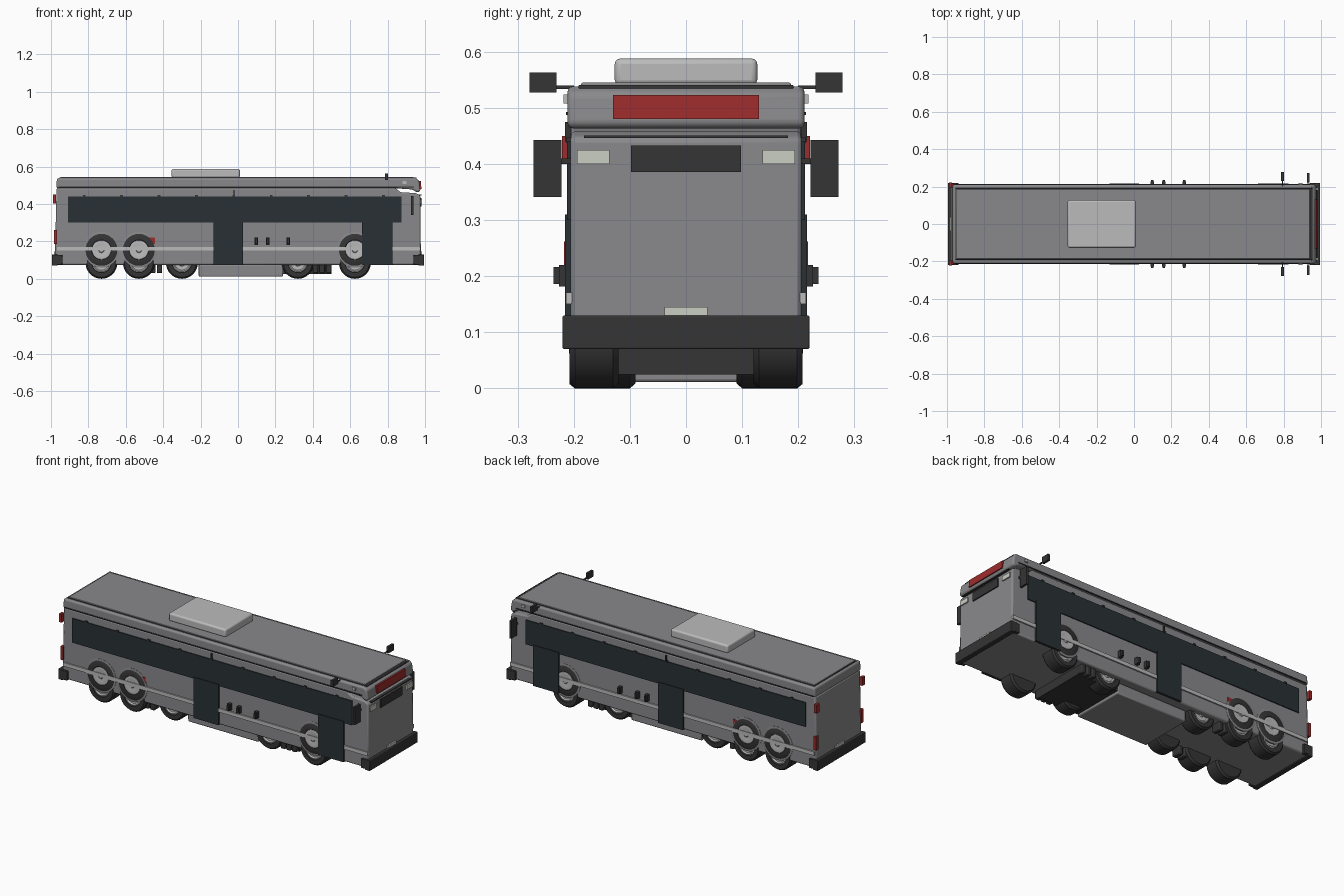
import bpy, bmesh, math

if "Cube" in bpy.data.objects:
    bpy.data.objects.remove(bpy.data.objects["Cube"])

def mat(name, c):
    m = bpy.data.materials.new(name)
    m.diffuse_color = (*c, 1)
    m.use_nodes = True
    m.node_tree.nodes["Principled BSDF"].inputs["Base Color"].default_value = m.diffuse_color
    return m

BODY = mat("body_grey", (0.25, 0.25, 0.26))
LIGHT = mat("light_grey", (0.5, 0.5, 0.5))
DARK = mat("dark_trim", (0.035, 0.035, 0.035))
GLASS = mat("dark_glass", (0.022, 0.03, 0.034))
RED = mat("red_light", (0.33, 0.025, 0.025))
LAMP = mat("lamp", (0.6, 0.62, 0.55))

def finish(name, bm, m, bevel=0, seg=2):
    bmesh.ops.recalc_face_normals(bm, faces=bm.faces)
    me = bpy.data.meshes.new(name)
    bm.to_mesh(me)
    bm.free()
    o = bpy.data.objects.new(name, me)
    bpy.context.collection.objects.link(o)
    me.materials.append(m)
    if bevel:
        b = o.modifiers.new("bevel", "BEVEL")
        b.width, b.segments, b.limit_method = bevel, seg, "ANGLE"
        b.angle_limit = math.radians(40)
    bpy.ops.object.select_all(action="DESELECT")
    o.select_set(True)
    bpy.context.view_layer.objects.active = o
    bpy.ops.object.shade_smooth_by_angle(angle=math.radians(35))
    return o

def prism(name, pts, y0, y1, m, bevel=0, seg=2):
    """Side profile (x, z) extruded along y."""
    bm = bmesh.new()
    a = [bm.verts.new((x, y0, z)) for x, z in pts]
    b = [bm.verts.new((x, y1, z)) for x, z in pts]
    n = len(pts)
    bm.faces.new(a)
    bm.faces.new(b[::-1])
    for i in range(n):
        bm.faces.new((a[i], b[i], b[(i + 1) % n], a[(i + 1) % n]))
    return finish(name, bm, m, bevel, seg)

def box(name, x, y, z, m, bevel=0, seg=2):
    return prism(name, [(x[0], z[0]), (x[1], z[0]), (x[1], z[1]), (x[0], z[1])], y[0], y[1], m, bevel, seg)

def pair(name, x, y, z, m, bevel=0):
    """Box on both sides of the bus; y is distance from centre."""
    box(name + "_right", x, (-y[1], -y[0]), z, m, bevel)
    box(name + "_left", x, y, z, m, bevel)

def lathe(name, cx, cz, s, prof, m, n=32):
    """Revolve (radius, y) profile around a crosswise axle on side s."""
    bm = bmesh.new()
    rings = []
    for r, y in prof:
        rings.append([bm.verts.new((cx + r * math.cos(2 * math.pi * i / n), s * y,
                                    cz + r * math.sin(2 * math.pi * i / n))) for i in range(n)])
    for a, b in zip(rings, rings[1:]):
        for i in range(n):
            bm.faces.new((a[i], a[(i + 1) % n], b[(i + 1) % n], b[i]))
    bm.faces.new(rings[0])
    bm.faces.new(rings[-1])
    finish(name, bm, m)

# main body with a notch below the roof's front edge
prism("body", [(-0.98, 0.075), (0.978, 0.075), (0.975, 0.445), (0.95, 0.458), (0.87, 0.463),
               (0.84, 0.486), (-0.97, 0.486)], -0.206, 0.206, BODY, 0.008)

# roof shell, gutter, top plate and air conditioner
prism("roof", [(-0.972, 0.484), (0.84, 0.484), (0.93, 0.478), (0.96, 0.461), (0.976, 0.47),
               (0.968, 0.525), (0.95, 0.538), (-0.968, 0.538)], -0.211, 0.211, BODY, 0.014, 3)
pair("gutter", (-0.96, 0.94), (0.207, 0.214), (0.487, 0.493), DARK)
box("roof_seam", (-0.955, 0.955), (-0.192, 0.192), (0.53, 0.541), DARK, 0.003)
box("roof_plate", (-0.95, 0.94), (-0.187, 0.187), (0.535, 0.545), BODY, 0.003)
box("air_conditioner", (-0.355, 0.01), (-0.127, 0.127), (0.54, 0.588), LIGHT, 0.01, 3)

# side glass, doors, stripes
pair("side_windows", (-0.91, 0.875), (0.2, 0.212), (0.30, 0.44), GLASS)
pair("middle_door", (-0.132, 0.026), (0.2, 0.216), (0.075, 0.31), GLASS)
pair("front_door", (0.663, 0.825), (0.2, 0.216), (0.075, 0.31), GLASS)
pair("side_stripe", (-0.968, 0.975), (0.2, 0.2135), (0.15, 0.171), LIGHT)
for i in range(9):
    pair(f"window_clip_{i}", (-0.83 + i * 0.2, -0.815 + i * 0.2), (0.2, 0.214), (0.437, 0.447), DARK)
pair("side_seam", (-0.024, -0.018), (0.2, 0.216), (0.44, 0.475), DARK)
for i, x in enumerate((0.098, 0.159, 0.269)):
    pair(f"side_latch_{i}", (x - 0.009, x + 0.009), (0.2, 0.226), (0.182, 0.22), DARK)
    pair(f"latch_cap_{i}", (x - 0.006, x + 0.006), (0.22, 0.236), (0.186, 0.216), DARK)
pair("side_marker", (-0.475, -0.445), (0.2, 0.2085), (0.185, 0.22), RED)

# front end: sign, windscreen, lamps, wiper rail, plate
prism("destination_sign", [(0.95, 0.48), (0.981, 0.48), (0.977, 0.523), (0.95, 0.523)], -0.13, 0.13, RED)
box("windscreen_panel", (0.96, 0.982), (-0.098, 0.098), (0.386, 0.433), DARK)
box("front_rail", (0.96, 0.982), (-0.182, 0.182), (0.446, 0.451), DARK)
pair("headlight", (0.96, 0.983), (0.136, 0.194), (0.4, 0.425), LAMP)
box("front_plate", (0.96, 0.985), (-0.038, 0.038), (0.128, 0.145), LAMP)
box("rear_plate", (-0.985, -0.96), (-0.038, 0.038), (0.128, 0.145), LAMP)

# bumpers with wrapped corners
for n, s in (("front", 1), ("rear", -1)):
    xs = sorted((s * 0.965, s * 0.995))
    box(n + "_bumper", xs, (-0.22, 0.22), (0.07, 0.13), DARK, 0.003)
    pair(n + "_bumper_corner", sorted((s * 0.938, s * 0.985)), (0.195, 0.22), (0.075, 0.128), DARK, 0.003)

# rear lights
pair("rear_light_upper", (-0.989, -0.972), (0.195, 0.221), (0.402, 0.45), RED)
pair("rear_light_lower", (-0.983, -0.967), (0.195, 0.217), (0.185, 0.262), RED)

# mirrors on stalks
pair("upper_mirror", (0.787, 0.801), (0.231, 0.279), (0.527, 0.563), DARK)
pair("upper_mirror_stalk", (0.791, 0.797), (0.2, 0.24), (0.534, 0.54), DARK)
pair("lower_mirror", (0.925, 0.938), (0.222, 0.272), (0.341, 0.443), DARK)
pair("lower_mirror_stalk", (0.928, 0.934), (0.2, 0.23), (0.4, 0.41), DARK)
pair("roof_marker", (0.88, 0.9), (0.205, 0.218), (0.508, 0.524), LIGHT)

# underbody and hanging equipment
box("chassis", (-0.21, 0.5), (-0.155, 0.155), (0.025, 0.08), DARK)
box("chassis_skirt", (-0.21, 0.24), (-0.157, 0.157), (0.011, 0.075), BODY, 0.006)
for i, x in enumerate((-0.455, -0.42, 0.415, 0.45, 0.485)):
    pair(f"tank_{i}", (x - 0.014, x + 0.014), (0.13, 0.185), (0.03, 0.08), DARK, 0.006)

# road wheels, and the outer wheel faces set in the side panels
TYRE = [(0.05, 0.12), (0.076, 0.12), (0.085, 0.13), (0.085, 0.198), (0.077, 0.208), (0.052, 0.208), (0.048, 0.198)]
HUB = [(0.05, 0.15), (0.05, 0.204), (0.044, 0.206), (0.038, 0.2), (0.018, 0.2), (0.014, 0.207)]
FACE = [(0.086, 0.195), (0.086, 0.208), (0.08, 0.2115), (0.053, 0.2115), (0.05, 0.208)]
CAP = [(0.051, 0.2), (0.051, 0.211), (0.044, 0.2125), (0.03, 0.2095), (0.016, 0.2095), (0.012, 0.2125)]
for s, side in ((-1, "right"), (1, "left")):
    for i, x in enumerate((-0.73, -0.53, -0.3, 0.32, 0.625)):
        inset = 0.03 if i in (2, 3) else 0
        lathe(f"tyre_{side}_{i}", x, 0.085, s, [(r, y - inset) for r, y in TYRE], DARK)
        lathe(f"hub_{side}_{i}", x, 0.085, s, [(r, y - inset) for r, y in HUB], LIGHT)
        if not inset:
            lathe(f"arch_{side}_{i}", x, 0.155, s, [(0.096, 0.2), (0.096, 0.2075), (0.09, 0.2085)], BODY)
            lathe(f"wheel_face_{side}_{i}", x, 0.155, s, FACE, DARK)
            lathe(f"wheel_cap_{side}_{i}", x, 0.155, s, CAP, LIGHT)
